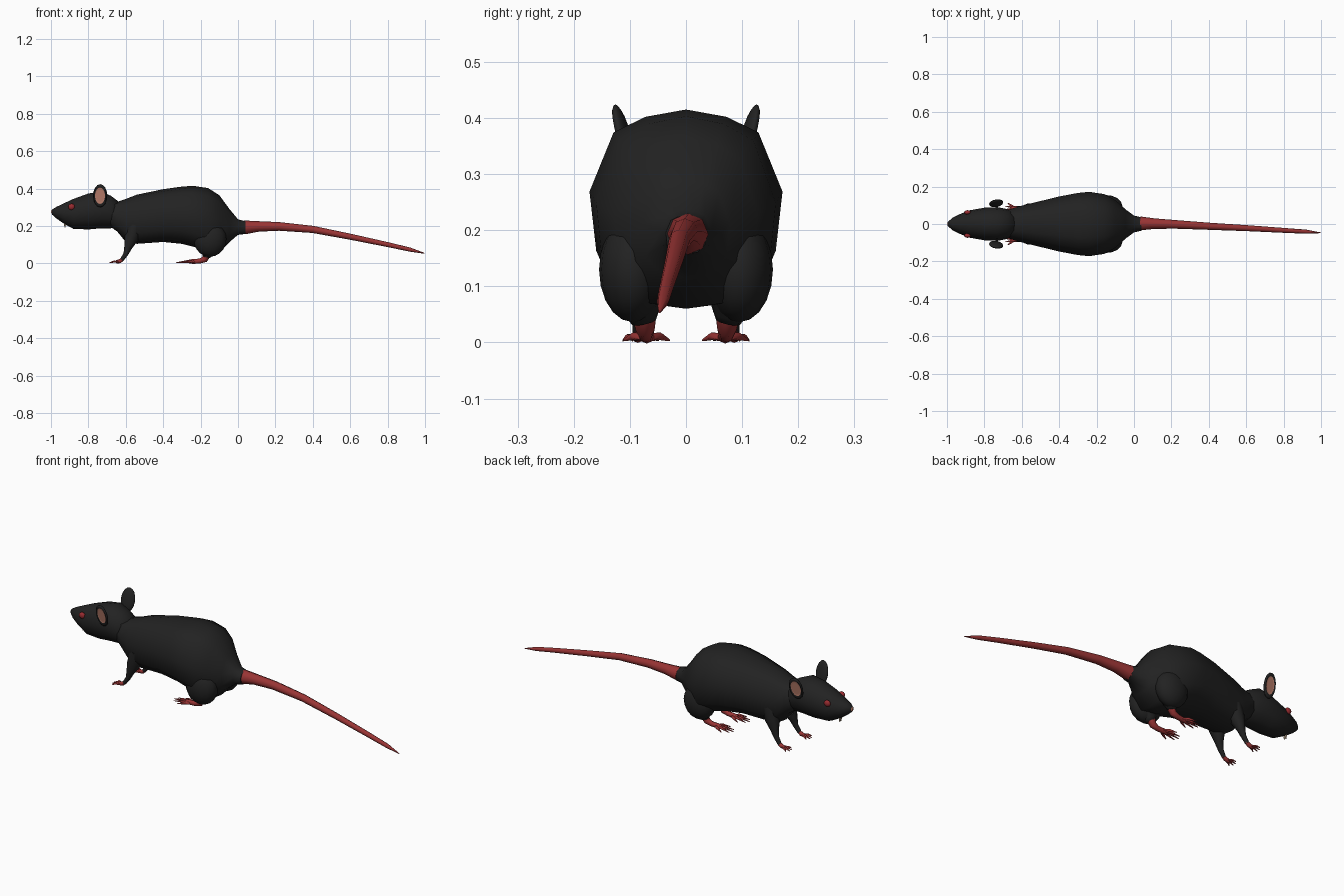
import bpy, bmesh, math
from mathutils import Vector


def material(name, rgb):
    m = bpy.data.materials.new(name)
    m.diffuse_color = (*rgb, 1)
    return m


FUR = material("black fur", (0.016, 0.016, 0.016))
SKIN = material("red skin", (0.32, 0.035, 0.035))
EYE = material("eye red", (0.32, 0.025, 0.03))
PINK = material("pink", (0.56, 0.24, 0.17))
IVORY = material("tooth ivory", (0.65, 0.5, 0.36))


def finish(bm, name, mats, angle=60):
    bmesh.ops.recalc_face_normals(bm, faces=bm.faces)
    me = bpy.data.meshes.new(name)
    bm.to_mesh(me)
    bm.free()
    for m in mats:
        me.materials.append(m)
    ob = bpy.data.objects.new(name, me)
    bpy.context.collection.objects.link(ob)
    bpy.ops.object.select_all(action='DESELECT')
    ob.select_set(True)
    bpy.context.view_layer.objects.active = ob
    bpy.ops.object.shade_smooth_by_angle(angle=math.radians(angle))
    return ob


def skin_rings(name, rings, mat):
    bm = bmesh.new()
    loops = [[bm.verts.new(p) for p in ring] for ring in rings]
    n = len(loops[0])
    for a, b in zip(loops, loops[1:]):
        for i in range(n):
            j = (i + 1) % n
            bm.faces.new((a[i], a[j], b[j], b[i]))
    bm.faces.new(loops[0])
    bm.faces.new(loops[-1])
    return finish(bm, name, [mat])


def tube(name, pts, mat, sides=8):
    """Tapered tube through (x, y, z, radius) points."""
    c = [Vector(p[:3]) for p in pts]
    rings = []
    for i, p in enumerate(pts):
        t = (c[min(i + 1, len(c) - 1)] - c[max(i - 1, 0)]).normalized()
        u = t.cross(Vector((0, 1, 0))).normalized()
        v = t.cross(u)
        rings.append([c[i] + p[3] * (u * math.cos(a) + v * math.sin(a))
                      for a in (2 * math.pi * k / sides for k in range(sides))])
    return skin_rings(name, rings, mat)


def ball(name, centre, radii, mat, seg=12):
    bm = bmesh.new()
    bmesh.ops.create_uvsphere(bm, u_segments=seg, v_segments=seg // 2 + 2, radius=1)
    for v in bm.verts:
        v.co = Vector(centre) + Vector([a * r for a, r in zip(v.co, radii)])
    return finish(bm, name, [mat])


def loft(name, stations, half):
    """Stations are (x, bottom, top, half width); half is the right half section."""
    section = half + [(-y, z) for y, z in half[-2:0:-1]]
    return skin_rings(name, [
        [(x, y * w, (lo + hi) / 2 + z * (hi - lo) / 2) for y, z in section]
        for x, lo, hi, w in stations], FUR)


# Torso
loft("torso", [
    (-0.70, 0.21, 0.34, 0.065), (-0.645, 0.17, 0.33, 0.085), (-0.60, 0.115, 0.345, 0.098),
    (-0.54, 0.105, 0.368, 0.113), (-0.40, 0.115, 0.397, 0.147), (-0.30, 0.105, 0.411, 0.166),
    (-0.24, 0.09, 0.415, 0.172), (-0.16, 0.06, 0.403, 0.16), (-0.10, 0.06, 0.365, 0.128),
    (-0.045, 0.115, 0.29, 0.078), (0.0, 0.153, 0.236, 0.045), (0.04, 0.158, 0.226, 0.036)],
    [(0, 1), (0.42, 0.92), (0.75, 0.75), (1, 0.1), (0.93, -0.55), (0.55, -0.93), (0, -1)])

# Head
loft("head", [
    (-0.995, 0.262, 0.288, 0.012), (-0.97, 0.24, 0.303, 0.033), (-0.93, 0.212, 0.322, 0.053),
    (-0.88, 0.185, 0.345, 0.073), (-0.80, 0.182, 0.374, 0.087), (-0.73, 0.188, 0.385, 0.09),
    (-0.68, 0.188, 0.362, 0.08), (-0.63, 0.20, 0.325, 0.06)],
    [(0, 1), (0.5, 0.88), (0.88, 0.5), (1, 0), (0.87, -0.5), (0.5, -0.87), (0, -1)])
ball("nose", (-0.987, 0, 0.276), (0.013, 0.013, 0.014), PINK, 8)

# Tail
tube("tail", [
    (0.035, 0.003, 0.193, 0.037), (0.11, 0.002, 0.198, 0.028), (0.22, -0.002, 0.198, 0.023),
    (0.40, -0.012, 0.182, 0.019), (0.60, -0.022, 0.143, 0.016), (0.80, -0.034, 0.101, 0.013),
    (0.92, -0.041, 0.074, 0.011), (0.998, -0.047, 0.054, 0.002)], SKIN)


def ear(name, s):
    """Flattened cup leaning outward, with a pink hollow on the outer face."""
    bm = bmesh.new()
    bmesh.ops.create_uvsphere(bm, u_segments=16, v_segments=12, radius=1)
    for f in bm.faces:
        c = f.calc_center_median()
        f.material_index = int(c.z > 0 and math.hypot(c.x, c.y) < 0.7)
    for v in bm.verts:
        x, y, z = v.co
        if z > 0 and math.hypot(x, y) < 0.75:
            z = 0.25
        v.co = (-0.737 + x * 0.038 - z * 0.003,
                s * (0.111 + z * 0.014 + y * 0.015 + x * 0.006), 0.362 + y * 0.062)
    finish(bm, name, [FUR, PINK])


for side, s in (("left", -1), ("right", 1)):
    ear(side + "_ear", s)
    ball(side + "_eye", (-0.89, s * 0.062, 0.303), (0.018, 0.012, 0.017), EYE)
    tube(side + "_tooth", [(-0.925, s * 0.006, 0.222, 0.006),
                           (-0.925, s * 0.005, 0.192, 0.003)], IVORY, 6)

    # Front leg and paw
    tube(side + "_front_leg", [
        (-0.55, s * 0.065, 0.20, 0.045), (-0.57, s * 0.072, 0.135, 0.038),
        (-0.588, s * 0.08, 0.085, 0.021), (-0.60, s * 0.083, 0.05, 0.013),
        (-0.622, s * 0.085, 0.018, 0.010)], FUR)
    tube(side + "_front_paw", [
        (-0.615, s * 0.085, 0.024, 0.009), (-0.632, s * 0.085, 0.012, 0.011),
        (-0.652, s * 0.086, 0.008, 0.009)], SKIN)
    for k in range(4):
        d = k - 1.5
        tip = -0.69 + 0.006 * d * d
        tube(f"{side}_front_toe_{k + 1}", [
            (-0.64, s * (0.085 + d * 0.004), 0.009, 0.005),
            (-0.665, s * (0.086 + d * 0.012), 0.010, 0.005),
            (tip, s * (0.087 + d * 0.017), 0.003, 0.0015)], SKIN, 6)

    # Hind leg and foot
    ball(side + "_thigh", (-0.15, s * 0.095, 0.13), (0.088, 0.06, 0.094), FUR, 16)
    tube(side + "_hind_leg", [
        (-0.15, s * 0.085, 0.09, 0.05), (-0.165, s * 0.078, 0.05, 0.03),
        (-0.168, s * 0.075, 0.036, 0.022)], FUR)
    tube(side + "_hind_foot", [
        (-0.168, s * 0.074, 0.045, 0.021), (-0.178, s * 0.073, 0.022, 0.017),
        (-0.205, s * 0.072, 0.013, 0.013), (-0.235, s * 0.07, 0.011, 0.013),
        (-0.262, s * 0.07, 0.01, 0.011)], SKIN)
    for k in range(5):
        d = k - 2
        tip = -0.332 + 0.011 * d * d
        tube(f"{side}_hind_toe_{k + 1}", [
            (-0.235, s * (0.07 + d * 0.004), 0.009, 0.007),
            (-0.27 + 0.004 * d * d, s * (0.07 + d * 0.012), 0.011, 0.007),
            (tip, s * (0.07 + d * 0.02), 0.004, 0.002)], SKIN, 6)
